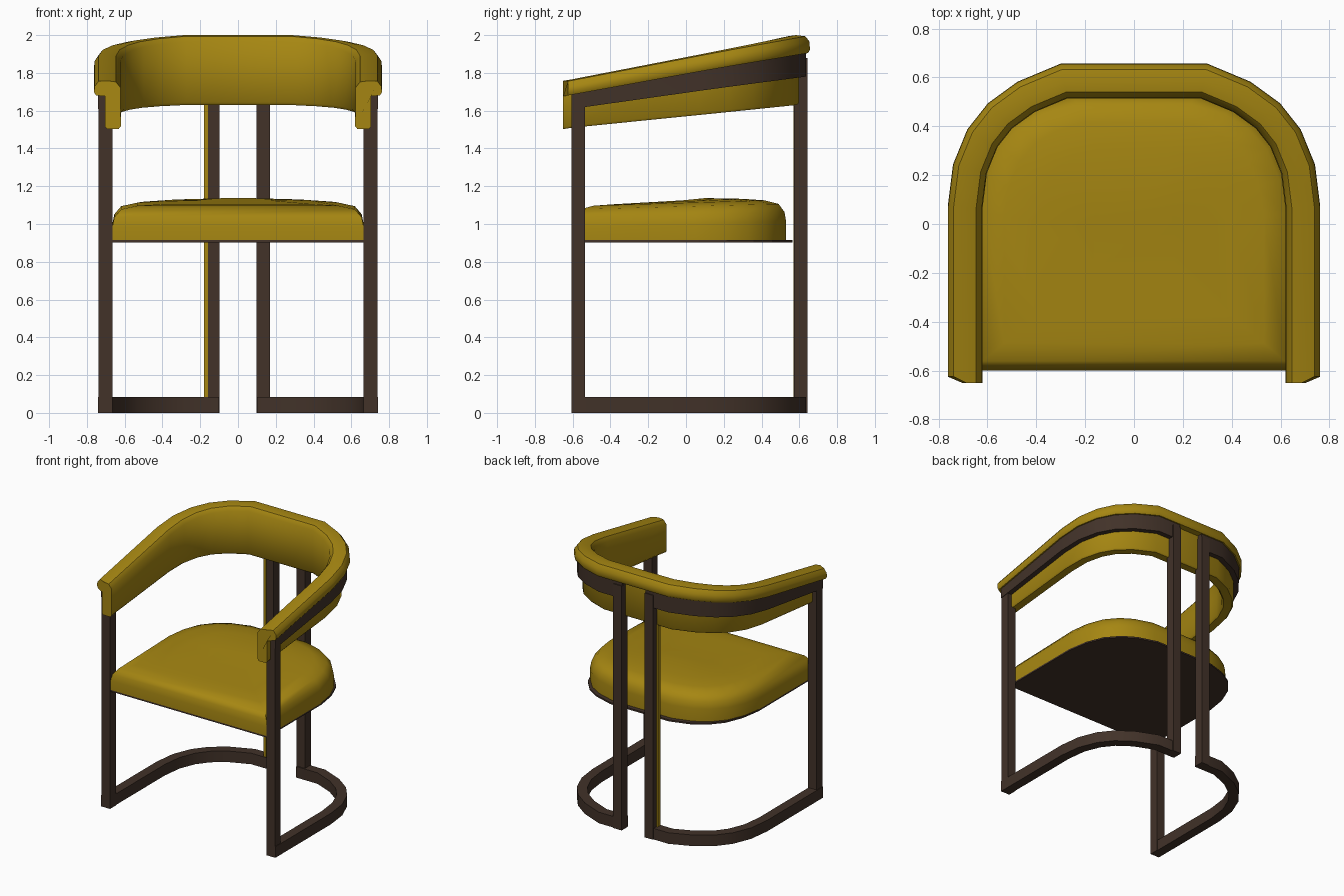
import bpy, bmesh
from mathutils import Vector

if "Cube" in bpy.data.objects:
    bpy.data.objects.remove(bpy.data.objects["Cube"])


def material(name, rgb):
    m = bpy.data.materials.new(name)
    m.diffuse_color = (*rgb, 1)
    m.use_nodes = True
    m.node_tree.nodes["Principled BSDF"].inputs["Base Color"].default_value = m.diffuse_color
    return m


MUSTARD = material("mustard leather", (0.38, 0.24, 0.006))
BROWN = material("dark brown wood", (0.054, 0.032, 0.022))


def finish(name, bm, mat, angle=None, mirror=False):
    bmesh.ops.recalc_face_normals(bm, faces=bm.faces)
    me = bpy.data.meshes.new(name)
    bm.to_mesh(me)
    bm.free()
    me.materials.append(mat)
    ob = bpy.data.objects.new(name, me)
    bpy.context.collection.objects.link(ob)
    if angle:
        bpy.ops.object.select_all(action='DESELECT')
        ob.select_set(True)
        bpy.context.view_layer.objects.active = ob
        bpy.ops.object.shade_smooth_by_angle(angle=angle)
    if mirror:
        ob.modifiers.new("mirror", 'MIRROR').use_mirror_merge = False
    return ob


def loft(bm, rings):
    """Skin closed rings of points and cap both ends."""
    vs = [[bm.verts.new(p) for p in r] for r in rings]
    n = len(vs[0])
    for a, b in zip(vs, vs[1:]):
        for i in range(n):
            j = (i + 1) % n
            bm.faces.new((a[i], a[j], b[j], b[i]))
    bm.faces.new(vs[0])
    bm.faces.new(vs[-1])


def sweep_rings(path, section):
    """Place section(y) -> [(outward offset, z)] along a plan path, mitred."""
    pts = [Vector(p) for p in path]
    rings = []
    for i, p in enumerate(pts):
        d0 = (p - pts[max(i - 1, 0)]) if i else (pts[1] - p)
        d1 = (pts[i + 1] - p) if i < len(pts) - 1 else d0
        n0 = Vector((d0.y, -d0.x)).normalized()
        n1 = Vector((d1.y, -d1.x)).normalized()
        n = (n0 + n1).normalized()
        n /= n.dot(n0)
        rings.append([(p.x + n.x * o, p.y + n.y * o, z) for o, z in section(p.y)])
    return rings


def box(name, x, y, z, mat, mirror=False):
    bm = bmesh.new()
    loft(bm, [[(x[0], y[0], h), (x[1], y[0], h), (x[1], y[1], h), (x[0], y[1], h)] for h in z])
    return finish(name, bm, mat, mirror=mirror)


# Plan curve shared by rails and back pad (right half, front to back)
CURVE = [(0.708, 0.07), (0.688, 0.23), (0.635, 0.36), (0.56, 0.455),
         (0.45, 0.535), (0.29, 0.602)]
half = [(0.708, -0.605)] + CURVE + [(0.10, 0.602)]


# Heights of the sloping top parts
def rail_top(y): return 1.69 + (y + 0.6) * 0.183
def rail_low(y): return 1.61 + (y + 0.6) * 0.142
def pad_top(y): return 1.757 + (y + 0.65) * 0.194
def pad_low(y): return 1.505 + (y + 0.65) * 0.1


# Frame: bottom rails, top rails, legs
I, O = -0.039, 0.034
for name, lo, hi in (("bottom_rail", lambda y: 0.0, lambda y: 0.085),
                     ("top_rail", rail_low, rail_top)):
    bm = bmesh.new()
    loft(bm, sweep_rings(half, lambda y: [(I, lo(y)), (O, lo(y)), (O, hi(y)), (I, hi(y))]))
    finish(name, bm, BROWN, 0.6, True)
box("front_leg", (0.665, 0.738), (-0.606, -0.535), (0.0, 1.68), BROWN, True)
box("back_leg", (0.098, 0.17), (0.572, 0.643), (0.0, 1.88), BROWN, True)

# Yellow strip along the left back leg
box("back_leg_strip", (-0.18, -0.16), (0.568, 0.60), (0.085, 1.64), MUSTARD)


# Wrap-around back and arm pad, hooked over the top rail
def pad_section(y):
    t, r, b = pad_top(y), rail_top(y), pad_low(y)
    return [(-0.075, b), (-0.015, b), (-0.005, b + 0.012), (-0.005, r - 0.005),
            (0.044, r - 0.005), (0.054, r + 0.012), (0.052, t - 0.035), (0.03, t - 0.006),
            (-0.02, t), (-0.062, t - 0.006), (-0.085, t - 0.035), (-0.088, b + 0.015)]


right = [(0.708, -0.61)] + CURVE
full = right + [(-x, y) for x, y in reversed(right)]
rings = sweep_rings(full, pad_section)


def arm_end(ring):
    """Rounded front end: inner part reaches further forward."""
    out = []
    for x, y, z in ring:
        step = 0.04 if abs(x) < 0.71 else 0.015
        out.append((x, y - step, z - step * 0.17))
    return out


rings = [arm_end(rings[0])] + rings + [arm_end(rings[-1])]
bm = bmesh.new()
loft(bm, rings)
finish("back_pad", bm, MUSTARD, 0.75)

# Seat cushion: stacked outlines with a domed top, tilted slightly
side = [(0.665, -0.6), (0.665, 0.05), (0.64, 0.2), (0.585, 0.33),
        (0.5, 0.425), (0.40, 0.485), (0.25, 0.53)]
outline = side + [(-x, y) for x, y in reversed(side)]


def seat_ring(s, z, tilt=0.025):
    return [(x * s, -0.04 + (y + 0.04) * s, z + tilt * y) for x, y in outline]


bm = bmesh.new()
loft(bm, [seat_ring(1, 0.914, 0), seat_ring(1, 1.0), seat_ring(0.985, 1.05),
          seat_ring(0.93, 1.093), seat_ring(0.80, 1.112), seat_ring(0.6, 1.12),
          seat_ring(0.25, 1.124)])
finish("seat_cushion", bm, MUSTARD, 0.9)

# Thin board under the seat
bm = bmesh.new()
loft(bm, [[(x, -0.6 + (y + 0.6) * 1.03, z) for x, y in outline] for z in (0.902, 0.914)])
finish("seat_board", bm, BROWN)
